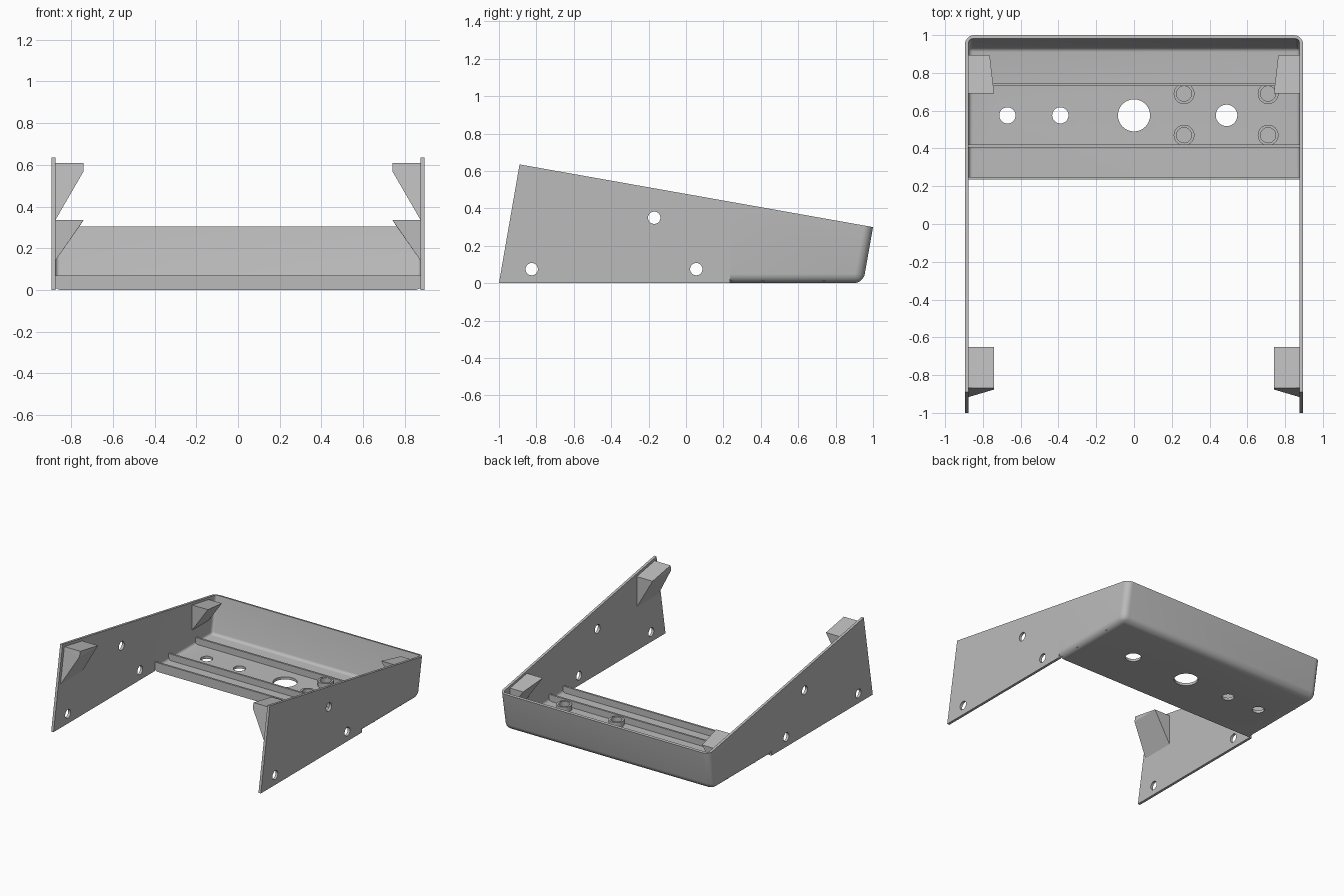
import bpy, bmesh, math
from mathutils import Matrix

if "Cube" in bpy.data.objects:
    bpy.data.objects.remove(bpy.data.objects["Cube"])

grey = bpy.data.materials.new("mid grey")
grey.diffuse_color = (0.5, 0.5, 0.5, 1)
grey.use_nodes = True
grey.node_tree.nodes["Principled BSDF"].inputs["Base Color"].default_value = grey.diffuse_color

W, T = 0.895, 0.02            # half width, wall thickness
TUB = 0.235                   # y where the rear tub begins
SLOPE = 0.1772                # fall of the top edge, lean of the end edges


def top(y):
    return 0.635 - (y + 0.89) * SLOPE


def back(z):
    return 0.947 + SLOPE * z


def finish(bm, name):
    bmesh.ops.recalc_face_normals(bm, faces=bm.faces)
    me = bpy.data.meshes.new(name)
    bm.to_mesh(me)
    bm.free()
    me.materials.append(grey)
    ob = bpy.data.objects.new(name, me)
    bpy.context.collection.objects.link(ob)
    return ob


def prism(name, prof, x0, x1, radius=0):
    """Extrude a (y, z) profile along x; optionally round the lower and rear edges."""
    bm = bmesh.new()
    a = [bm.verts.new((x0, y, z)) for y, z in prof]
    b = [bm.verts.new((x1, y, z)) for y, z in prof]
    n = len(prof)
    bm.faces.new(a)
    bm.faces.new(b[::-1])
    for i in range(n):
        j = (i + 1) % n
        bm.faces.new((a[i], b[i], b[j], a[j]))
    if radius:
        low = min(z for y, z in prof)
        edges = []
        for e in bm.edges:
            p, q = (v.co for v in e.verts)
            same_x = abs(p.x - q.x) < 1e-5
            is_low = max(p.z, q.z) < low + 1e-5
            is_rear = min(p.y, q.y) > 0.85
            if (is_low and (same_x or is_rear)) or (is_rear and same_x):
                edges.append(e)
        bmesh.ops.bevel(bm, geom=edges, offset=radius, segments=8,
                        profile=0.5, affect='EDGES')
    return finish(bm, name)


def cylinders(name, items, depth, axis='Z'):
    bm = bmesh.new()
    for loc, r in items:
        m = Matrix.Translation(loc)
        if axis == 'X':
            m = m @ Matrix.Rotation(math.pi / 2, 4, 'Y')
        bmesh.ops.create_cone(bm, cap_ends=True, segments=32, radius1=r,
                              radius2=r, depth=depth, matrix=m)
    return finish(bm, name)


def cut(ob, cutter):
    cutter.hide_render = True
    mod = ob.modifiers.new("cut", 'BOOLEAN')
    mod.operation = 'DIFFERENCE'
    mod.solver = 'EXACT'
    mod.object = cutter
    bpy.context.view_layer.objects.active = ob
    bpy.ops.object.modifier_apply(modifier=mod.name)
    bpy.data.objects.remove(cutter)


def smooth(ob):
    bpy.ops.object.select_all(action='DESELECT')
    ob.select_set(True)
    bpy.context.view_layer.objects.active = ob
    bpy.ops.object.shade_smooth_by_angle(angle=math.radians(30))


# Rear tub: rounded block hollowed out, open to the front
tub = prism("rear_tub", [(TUB, 0), (back(0), 0), (1.0, 0.30), (TUB, top(TUB))],
            -W, W, 0.05)
hollow = prism("hollow_cutter", [(0.1, T), (back(T) - T, T),
                                 (back(0.6) - T, 0.6), (0.1, 0.6)],
               T - W, W - T, 0.02)
cut(tub, hollow)

# Floor openings
cut(tub, cylinders("floor_cutter", [((-0.67, 0.575, 0), 0.043),
                                    ((-0.39, 0.575, 0), 0.043),
                                    ((0, 0.575, 0), 0.085),
                                    ((0.49, 0.575, 0), 0.057)], 0.2))
smooth(tub)

# Front lip and two cross ribs on the floor
for name, y0 in (("front_lip", TUB), ("middle_rib", 0.405), ("rear_rib", 0.73)):
    prism(name, [(y0, 0.008), (y0 + 0.015, 0.008), (y0 + 0.015, 0.07), (y0, 0.07)],
          -0.876, 0.876)

# Hollow screw posts
posts = [(x, y) for x in (0.265, 0.71) for y in (0.47, 0.69)]
for i, (x, y) in enumerate(posts):
    post = cylinders(f"screw_post_{i + 1}", [((x, y, 0.0375), 0.055)], 0.045)
    cut(post, cylinders("post_cutter", [((x, y, 0.06), 0.04)], 0.08))
    smooth(post)


def bracket(name, s, front, rear):
    """Join a front and a rear outline of (x, y, z) points into a solid wedge."""
    bm = bmesh.new()
    for p in front + rear:
        bm.verts.new((s * p[0], p[1], p[2]))
    bmesh.ops.convex_hull(bm, input=bm.verts)
    bmesh.ops.dissolve_limit(bm, angle_limit=0.01, verts=bm.verts, edges=bm.edges)
    return finish(bm, name)


for s, side in ((-1, "left"), (1, "right")):
    # Side wall with three round holes
    wall = prism(f"{side}_side_wall",
                 [(-1, 0), (TUB, 0), (TUB, top(TUB)), (-0.89, 0.635)],
                 s * (W - T), s * W)
    cut(wall, cylinders("wall_cutter", [((s * W, -0.825, 0.075), 0.033),
                                        ((s * W, 0.055, 0.075), 0.033),
                                        ((s * W, -0.17, 0.35), 0.033)], 0.2, 'X'))
    smooth(wall)

    # Wedge brackets under the top edge
    xw, xt = 0.876, 0.74
    bracket(f"{side}_front_bracket", s,
            [(xw, -0.868, 0.61), (xt, -0.868, 0.61),
             (xt, -0.876, 0.57), (xw, -0.916, 0.335)],
            [(xw, -0.65, 0.571), (xt, -0.65, 0.571), (xw, -0.65, 0.335)])
    bracket(f"{side}_rear_bracket", s,
            [(xw, 0.69, 0.336), (xt, 0.69, 0.336), (xw, 0.69, 0.14)],
            [(xw, 0.895, 0.30), (0.764, 0.895, 0.30), (xw, 0.895, 0.14)])
